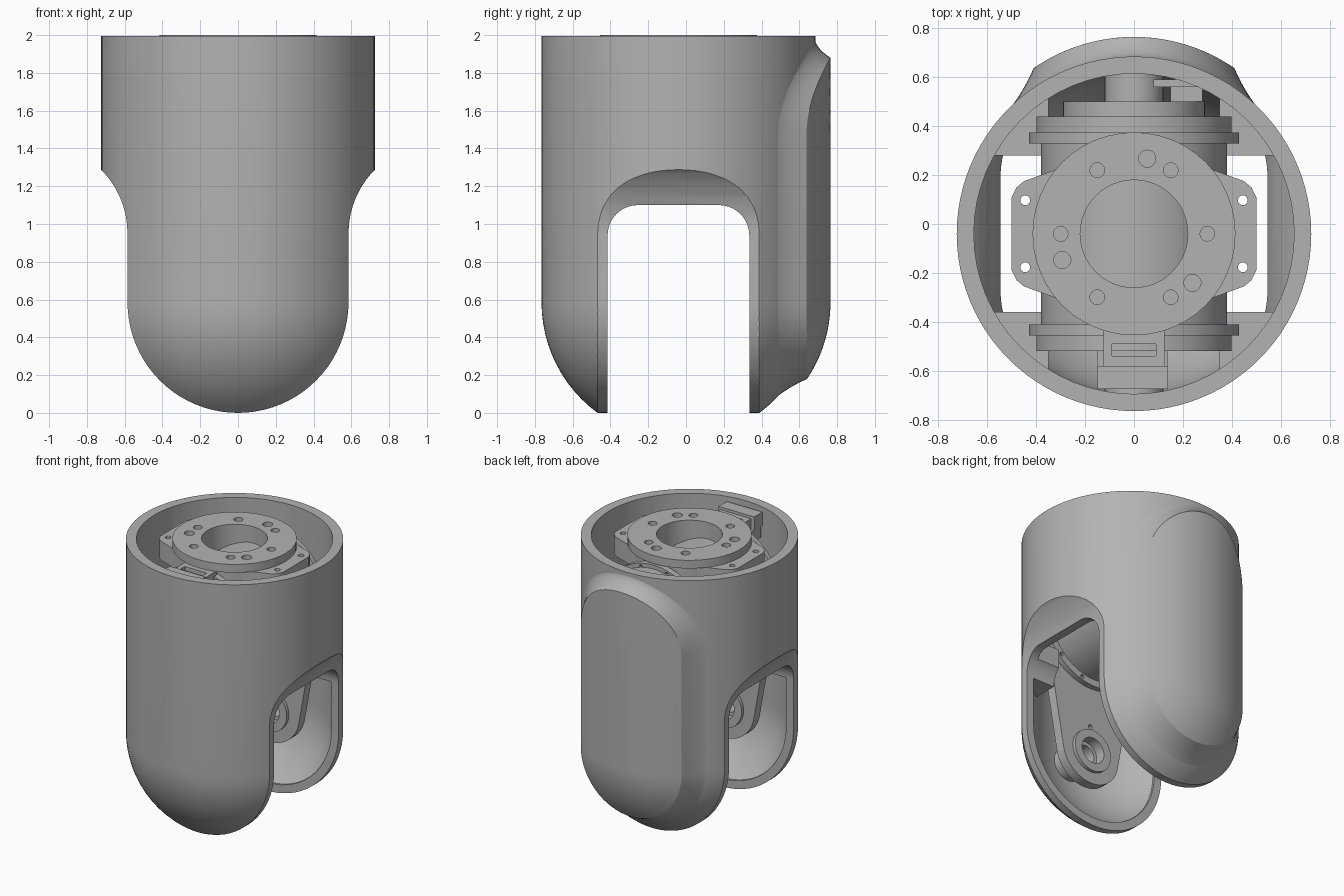
import bpy, bmesh
from math import sin, cos, pi, sqrt, radians
from mathutils import Vector

if "Cube" in bpy.data.objects:
    bpy.data.objects.remove(bpy.data.objects["Cube"])

grey = bpy.data.materials.new("plain_grey")
grey.use_nodes = True
grey.diffuse_color = (0.45, 0.45, 0.45, 1)
grey.node_tree.nodes["Principled BSDF"].inputs["Base Color"].default_value = (0.45, 0.45, 0.45, 1)

CY = -0.04      # y of the main axis
R = 0.725       # shell radius
DOME = 0.585    # height of the dome centre and the pivot
MOTOR_Z = 1.5
parts = []


def finish(name, bm):
    bmesh.ops.recalc_face_normals(bm, faces=bm.faces)
    me = bpy.data.meshes.new(name)
    bm.to_mesh(me)
    bm.free()
    me.materials.append(grey)
    ob = bpy.data.objects.new(name, me)
    bpy.context.collection.objects.link(ob)
    parts.append(ob)
    return ob


def prism(name, pts, axis, lo, hi):
    """Extrude a 2D outline along an axis."""
    place = {"X": lambda p, t: (t, p[0], p[1]),
             "Y": lambda p, t: (p[0], t, p[1]),
             "Z": lambda p, t: (p[0], p[1], t)}[axis]
    bm = bmesh.new()
    a = [bm.verts.new(place(p, lo)) for p in pts]
    b = [bm.verts.new(place(p, hi)) for p in pts]
    bm.faces.new(a)
    bm.faces.new(b)
    for i in range(len(a)):
        j = (i + 1) % len(a)
        bm.faces.new((a[i], a[j], b[j], b[i]))
    return finish(name, bm)


def arc(cx, cy, r, a0, a1, n):
    return [(cx + r * cos(a0 + (a1 - a0) * i / n), cy + r * sin(a0 + (a1 - a0) * i / n)) for i in range(n + 1)]


def cyl(name, axis, cx, cy, r, lo, hi, n=48):
    return prism(name, arc(cx, cy, r, 0, 2 * pi, n)[:-1], axis, lo, hi)


def box(name, x0, x1, y0, y1, z0, z1):
    return prism(name, [(x0, y0), (x1, y0), (x1, y1), (x0, y1)], "Z", z0, z1)


def boolean(ob, cutter, op="DIFFERENCE", keep=False):
    """Apply a boolean and discard the cutter."""
    mod = ob.modifiers.new("cut", "BOOLEAN")
    mod.operation, mod.object, mod.solver = op, cutter, "EXACT"
    bpy.context.view_layer.update()
    me = bpy.data.meshes.new_from_object(ob.evaluated_get(bpy.context.evaluated_depsgraph_get()))
    ob.modifiers.clear()
    ob.data = me
    if not keep:
        parts.remove(cutter)
        bpy.data.objects.remove(cutter)
    return ob


def tube(name, axis, cx, cy, r, hole, lo, hi):
    return boolean(cyl(name, axis, cx, cy, r, lo, hi),
                   cyl("cutter", axis, cx, cy, hole, lo - 0.1, hi + 0.1))


def capsule(name, r, top, n=96):
    """Cylinder with a hemispherical bottom."""
    prof = [(0, top), (r, top)] + arc(0, DOME, r, 0, -pi / 2, 20)
    prof[-1] = (0, DOME - r)
    bm = bmesh.new()
    vs = [bm.verts.new((x, CY, z)) for x, z in prof]
    es = [bm.edges.new(e) for e in zip(vs, vs[1:])]
    bmesh.ops.spin(bm, geom=vs + es, cent=(0, CY, 0), axis=(0, 0, 1), angle=2 * pi, steps=n)
    bmesh.ops.remove_doubles(bm, verts=bm.verts, dist=0.0005)
    return finish(name, bm)


def outline(name, half, bend):
    """Round-bottomed front outline whose sides flare outward higher up."""
    side = [(half + bend * (1 - cos(a)), 0.95 + bend * sin(a)) for a in [radians(6 * i) for i in range(11)]]
    left = [(-x, z) for x, z in reversed(side)]
    pts = arc(0, DOME, half, pi, 2 * pi, 40) + side + [(side[-1][0], 2.3), (left[0][0], 2.3)] + left
    return prism(name, pts, "Y", -1.2, 1.2)


def slot():
    w, top, r = 0.375, 1.1, 0.16
    pts = [(CY - w, -0.3), (CY + w, -0.3)] + arc(CY + w - r, top - r, r, 0, pi / 2, 10) \
        + arc(CY - w + r, top - r, r, pi / 2, pi, 10)
    return prism("slot", pts, "X", -1.2, 1.2)


# Outer shell: capsule trimmed to the outline, hollowed, then slotted
shell = boolean(capsule("outer_shell", R, 1.995), outline("trim", DOME, 0.48), "INTERSECT")
cavity = boolean(capsule("cavity", 0.655, 2.2, 64), outline("trim", 0.525, 0.55), "INTERSECT")
boolean(shell, cavity)
boolean(shell, slot())

# Mounting blocks in the four inner corners
for sx in (-1, 1):
    for sy in (-1, 1):
        xs, ys = sorted((sx * 0.35, sx * 0.7)), sorted((CY + sy * 0.32, CY + sy * 0.7))
        block = box("corner_block", *xs, *ys, 0.94, 1.2)
        boolean(block, capsule("trim", 0.68, 2.2, 64), "INTERSECT")
        boolean(block, outline("trim", 0.55, 0.52), "INTERSECT")
        boolean(block, slot())


# Raised back cover following the shell, with a concave blended border
def back_y(x, z):
    return CY + sqrt(max(0.01, R * R - x * x - min(0, z - DOME) ** 2))


def cover_ring(w, lift):
    pts = arc(0, 1.47, w, 0, pi, 32) + arc(0, 0.59, w, pi, 2 * pi, 32)
    return [(x, back_y(x, z) + lift, z) for x, z in pts]


bm = bmesh.new()
rings = [cover_ring(0.41 * i / 10, 0.08) for i in range(1, 11)]
rings += [cover_ring(0.41 + 0.11 * t, 0.084 * (1 - t) ** 2 - 0.004) for t in (i / 8 for i in range(1, 9))]
rows = [[bm.verts.new(p) for p in ring] for ring in rings]
bm.faces.new(rows[0])
for a, b in zip(rows, rows[1:]):
    for i in range(len(a)):
        j = (i + 1) % len(a)
        bm.faces.new((a[i], a[j], b[j], b[i]))
cover = finish("back_cover", bm)
if sum(f.normal.y for f in cover.data.polygons) < 0:
    cover.data.flip_normals()

# Motor lying front to back, with a stepped rear end
cyl("motor_housing", "Y", 0, MOTOR_Z, 0.38, -0.44, 0.42)
cyl("motor_rear_cap", "Y", 0, MOTOR_Z, 0.29, 0.42, 0.50)
box("rear_connector", 0.15, 0.28, 0.50, 0.56, 1.50, 1.62)
box("rear_clip", 0.08, 0.28, 0.56, 0.59, 1.50, 1.66)

# Tapered arms carrying the pivot bearings
tilt = 0.171
arm_pts = arc(0, MOTOR_Z, 0.40, -tilt, pi + tilt, 32) + arc(0, DOME, 0.24, pi + tilt, 2 * pi - tilt, 24)
for label, s in (("front", -1), ("back", 1)):
    def span(a, b):
        return sorted((CY + s * a, CY + s * b))
    arm = prism(label + "_arm", arm_pts, "Y", *span(0.41, 0.48))
    boolean(arm, cyl("cutter", "Y", 0, DOME, 0.11, *span(0.3, 0.6)))
    boolean(arm, cyl("cutter", "Y", 0, DOME + 0.19, 0.018, *span(0.3, 0.6), 12))
    tube(label + "_bearing", "Y", 0, DOME, 0.155, 0.095, *span(0.385, 0.46))
    tube(label + "_pivot_boss", "Y", 0, DOME, 0.12, 0.07, *span(0.46, 0.66))
    ring = tube(label + "_motor_ring", "Y", 0, MOTOR_Z, 0.43, 0.36, *span(0.37, 0.415))
    for k in range(12):
        a = radians(15 + 30 * k)
        boolean(ring, cyl("cutter", "Y", 0.405 * cos(a), MOTOR_Z + 0.405 * sin(a), 0.014, *span(0.3, 0.6), 10))

# Top flange with its bolt circle
flange = tube("top_flange", "Z", 0, CY, 0.415, 0.22, 1.94, 2.0)
bolts = [(0.30, 60 * k, 0.03) for k in range(6)] + [(0.312, 80 + 120 * k, 0.035) for k in range(3)]
for r, deg, hole in bolts:
    a = radians(deg)
    boolean(flange, cyl("cutter", "Z", r * cos(a), CY + r * sin(a), hole, 1.96, 2.1, 20))

# Eared mounting plate below the flange
corner = [(0.5, 0.15), (0.48, 0.19), (0.45, 0.215), (0.3, 0.27)]
quad = [(x, CY + y) for x, y in corner]
flip_y = [(x, 2 * CY - y) for x, y in reversed(quad)]
right = flip_y + quad
plate = prism("eared_plate", right + [(-x, y) for x, y in reversed(right)], "Z", 1.80, 1.94)
for sx in (-1, 1):
    for sy in (-1, 1):
        boolean(plate, cyl("cutter", "Z", sx * 0.445, CY + sy * 0.137, 0.02, 1.7, 2.1, 16))
boolean(plate, cyl("cutter", "Z", 0, CY, 0.22, 1.7, 2.1))
tube("flange_collar", "Z", 0, CY, 0.37, 0.22, 1.72, 1.95)

# Front cable bracket
box("bracket_block", -0.15, 0.14, -0.675, -0.58, 1.86, 1.96)
loop = box("bracket_loop", -0.125, 0.125, -0.58, -0.43, 1.86, 1.94)
boolean(loop, box("cutter", -0.09, 0.09, -0.54, -0.49, 1.8, 2.1))
box("bracket_stem", -0.15, 0.14, -0.66, -0.42, 1.78, 1.86)

# Smooth shading with sharp edges kept
bpy.ops.object.select_all(action="DESELECT")
for ob in parts:
    ob.select_set(True)
bpy.context.view_layer.objects.active = shell
bpy.ops.object.shade_smooth_by_angle(angle=radians(30))
